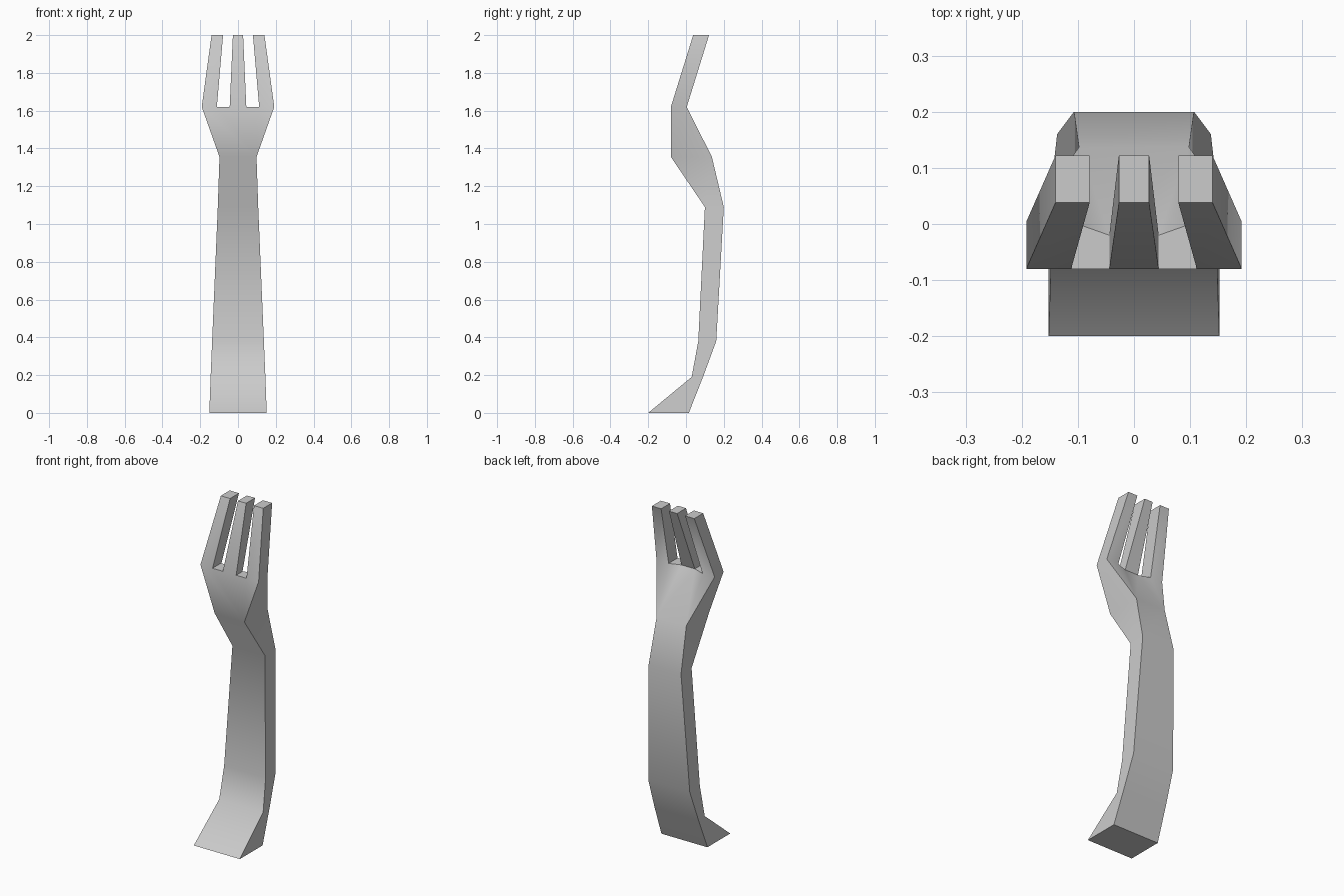
import bpy, bmesh
from math import radians

if "Cube" in bpy.data.objects:
    bpy.data.objects.remove(bpy.data.objects["Cube"])

# handle sections: z, front y, back y, half width
sections = [(0.0, -0.20, 0.015, 0.152), (0.19, 0.03, 0.09, 0.145),
            (0.38, 0.065, 0.16, 0.137), (1.09, 0.10, 0.20, 0.107),
            (1.355, -0.08, 0.137, 0.098)]
# tine roots and tips: x, with the back dished in at the middle tine
ROOT_Z, ROOT_F = 1.62, -0.08
root_x = [-0.192, -0.112, -0.044, 0.044, 0.112, 0.192]
root_back = [0.004, 0.004, -0.02, -0.02, 0.004, 0.004]
tip_x = [-0.14, -0.079, -0.027, 0.027, 0.079, 0.14]
TIP_F, TIP_B = 0.038, 0.122

bm = bmesh.new()
V = bm.verts.new
F = bm.faces.new

# handle, lofted through rectangular sections
rings = [[V((-w, f, z)), V((w, f, z)), V((w, b, z)), V((-w, b, z))]
         for z, f, b, w in sections]
F(rings[0])
for lo, hi in zip(rings, rings[1:]):
    for i in range(4):
        j = (i + 1) % 4
        F((lo[i], lo[j], hi[j], hi[i]))

# head, widening from the neck to the tine roots
rf = [V((x, ROOT_F, ROOT_Z)) for x in root_x]
rb = [V((x, y, ROOT_Z)) for x, y in zip(root_x, root_back)]
fl, fr, br, bl = rings[-1]
F([fl, fr] + rf[::-1])
F((fr, br, rb[5], rf[5]))
F((bl, fl, rf[0], rb[0]))
for corner, ids in ((bl, (0, 1, 2)), (br, (3, 4, 5))):
    for a, b in zip(ids, ids[1:]):
        F((corner, rb[a], rb[b]))
F((br, bl, rb[2], rb[3]))

# floors of the two gaps
for i in (1, 3):
    F((rf[i], rf[i + 1], rb[i + 1], rb[i]))

# three tapered tines
for i in (0, 2, 4):
    base = [rf[i], rf[i + 1], rb[i + 1], rb[i]]
    tip = [V((tip_x[i], TIP_F, 2)), V((tip_x[i + 1], TIP_F, 2)),
           V((tip_x[i + 1], TIP_B, 2)), V((tip_x[i], TIP_B, 2))]
    for k in range(4):
        j = (k + 1) % 4
        F((base[k], base[j], tip[j], tip[k]))
    F(tip)

bmesh.ops.recalc_face_normals(bm, faces=bm.faces[:])
mesh = bpy.data.meshes.new("fork")
bm.to_mesh(mesh)
bm.free()
fork = bpy.data.objects.new("fork", mesh)
bpy.context.collection.objects.link(fork)
bpy.context.view_layer.objects.active = fork
fork.select_set(True)
bpy.ops.object.shade_smooth_by_angle(angle=radians(48))
